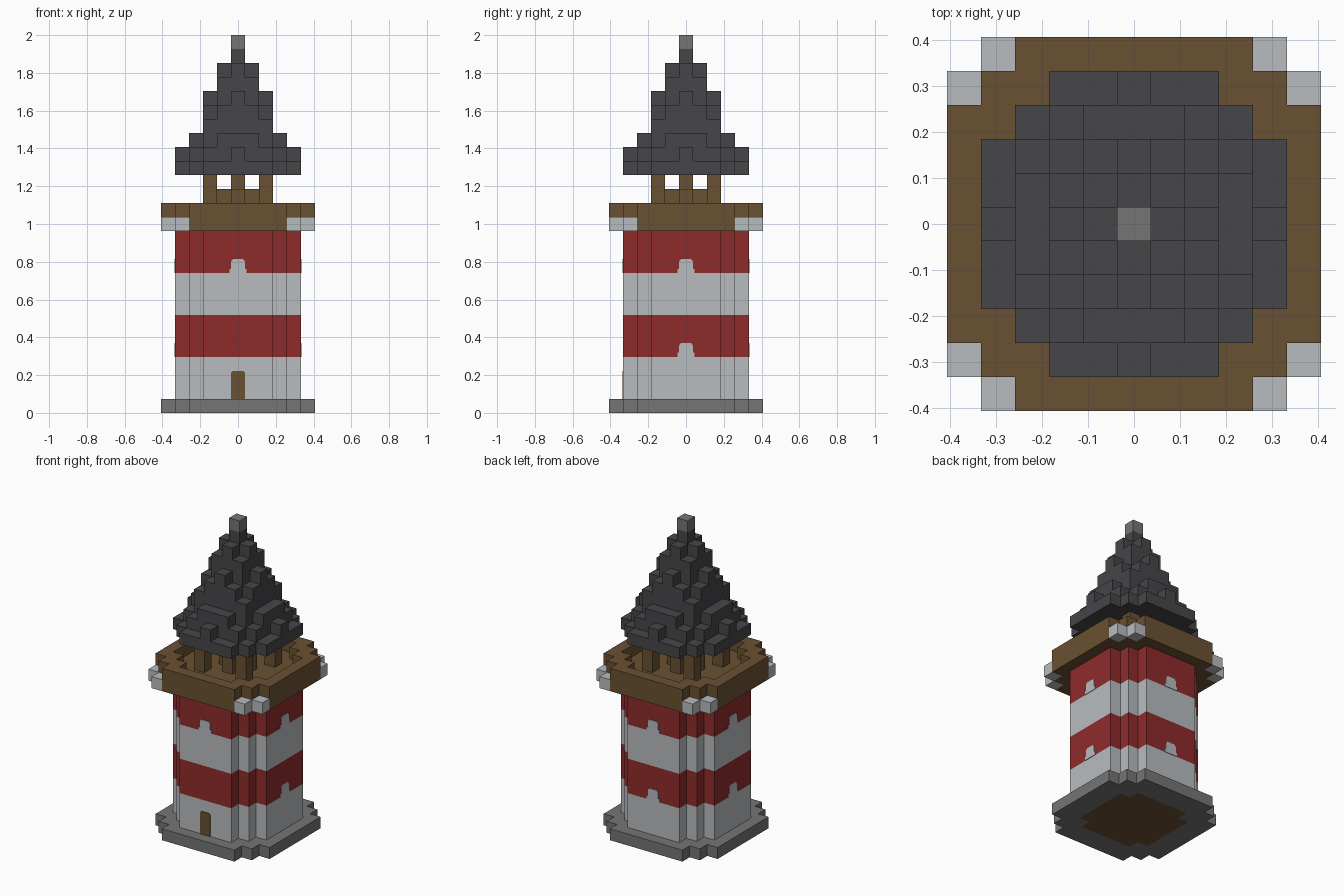
import bpy
import bmesh
from mathutils import Matrix, Vector
from math import pi

U = 2 / 27  # edge of one block

cube = bpy.data.objects.get("Cube")
if cube:
    bpy.data.objects.remove(cube)


def material(name, hex_code):
    srgb = [int(hex_code[i:i + 2], 16) / 255 for i in (0, 2, 4)]
    color = [((c + 0.055) / 1.055) ** 2.4 for c in srgb] + [1]
    m = bpy.data.materials.new(name)
    m.use_nodes = True
    m.diffuse_color = color
    m.node_tree.nodes["Principled BSDF"].inputs["Base Color"].default_value = color
    return m


GREY = material("stone grey", "757575")
WHITE = material("chalk white", "b8bcbf")
RED = material("brick red", "8f2b2b")
BROWN = material("wood brown", "6a5132")
SLATE = material("roof slate", "464649")

# The six sides of a block: outward step and two edge directions
SIDES = []
for axis in range(3):
    for sign in (-1, 1):
        n, a, b = (Vector(), Vector(), Vector())
        n[axis] = sign
        a[(axis + 1) % 3] = 0.5
        b[(axis + 2) % 3] = 0.5 * sign
        SIDES.append((n, a, b))


def finish(name, bm, mats):
    mesh = bpy.data.meshes.new(name)
    bm.to_mesh(mesh)
    bm.free()
    for m in mats:
        mesh.materials.append(m)
    obj = bpy.data.objects.new(name, mesh)
    bpy.context.collection.objects.link(obj)
    return obj


def blocks(name, cells, mats, rule=lambda z: 0):
    """Join grid cells into one shell, keeping only exposed sides."""
    cells = set(cells)
    bm = bmesh.new()
    for cell in cells:
        center = Vector(cell) + Vector((0, 0, 0.5))
        for n, a, b in SIDES:
            if tuple(int(v) for v in Vector(cell) + n) in cells:
                continue
            c = center + n / 2
            corners = (c - a - b, c + a - b, c + a + b, c - a + b)
            face = bm.faces.new([bm.verts.new(p * U) for p in corners])
            face.material_index = rule(cell[2])
    bmesh.ops.remove_doubles(bm, verts=bm.verts, dist=0.0001)
    return finish(name, bm, mats)


def disc(radius, reach):
    """Square footprint with stepped corners."""
    span = range(-radius, radius + 1)
    return {(x, y) for x in span for y in span if abs(x) + abs(y) <= reach}


def stack(plan, low, high):
    return [(x, y, z) for x, y in plan for z in range(low, high)]


def plate(name, half_outline, mat, turn):
    """Thin mirrored outline on a tower wall, turned about the z axis."""
    outline = half_outline + [(-x, z) for x, z in reversed(half_outline)]
    wall = -4.5 * U
    bm = bmesh.new()
    face = bm.faces.new([bm.verts.new((x * U, wall - 0.004, z * U)) for x, z in outline])
    side = bmesh.ops.extrude_face_region(bm, geom=[face])
    moved = [v for v in side["geom"] if isinstance(v, bmesh.types.BMVert)]
    bmesh.ops.translate(bm, verts=moved, vec=(0, 0.006, 0))
    bmesh.ops.recalc_face_normals(bm, faces=bm.faces)
    bm.transform(Matrix.Rotation(turn, 4, "Z"))
    return finish(name, bm, [mat])


wide, middle, inner = disc(5, 8), disc(4, 6), disc(3, 5)

# Foundation and floor
blocks("foundation", stack(wide - inner, 0, 1), [GREY])
blocks("ground_floor", stack(inner, 0, 1), [BROWN])

# Striped tower: bands are three blocks high
blocks("tower", stack(middle, 1, 13), [WHITE, RED], lambda z: (z - 1) // 3 % 2)

# Door and the white window arches cut into the red bands
plate("door", [(0.5, 1), (0.5, 2.85), (0.36, 3)], BROWN, 0)
for i, side in enumerate(("front", "left", "back", "right")):
    for level in (4, 10):
        if side == "front" and level == 4:
            continue
        arch = [(0.62, level), (0.62, level + 0.3), (0.5, level + 0.3),
                (0.5, level + 0.8), (0.36, level + 1)]
        plate(f"{side}_window_arch_{level}", arch, WHITE, i * pi / 2)

# Gallery: deck, railing and corner brackets
blocks("gallery_deck", stack(wide, 13, 14), [BROWN])
blocks("gallery_railing", stack(wide - middle, 14, 15), [BROWN])
corners = [(sx * a, sy * (9 - a)) for a in (4, 5) for sx in (-1, 1) for sy in (-1, 1)]
blocks("corner_brackets", stack(corners, 13, 14), [WHITE])

# Lantern room: four posts, a low plinth and the central column
posts = [(x, y) for x in (-2, 2) for y in (-2, 2)]
blocks("lantern_posts", stack(posts, 14, 17), [BROWN])
blocks("lantern_plinth", stack(disc(1, 1), 14, 16) + [(0, 0, 16)], [BROWN])

# Roof: height of each column from its farther and nearer axis distance
heights = [[26], [25, 24], [23, 22, 21], [20, 20, 19, 18], [19, 18, 18]]
roof = []
for x, y in middle:
    far, near = max(abs(x), abs(y)), min(abs(x), abs(y))
    roof += stack([(x, y)], 17, heights[far][near])
blocks("roof", roof, [SLATE])
blocks("roof_tip", [(0, 0, 26)], [GREY])
